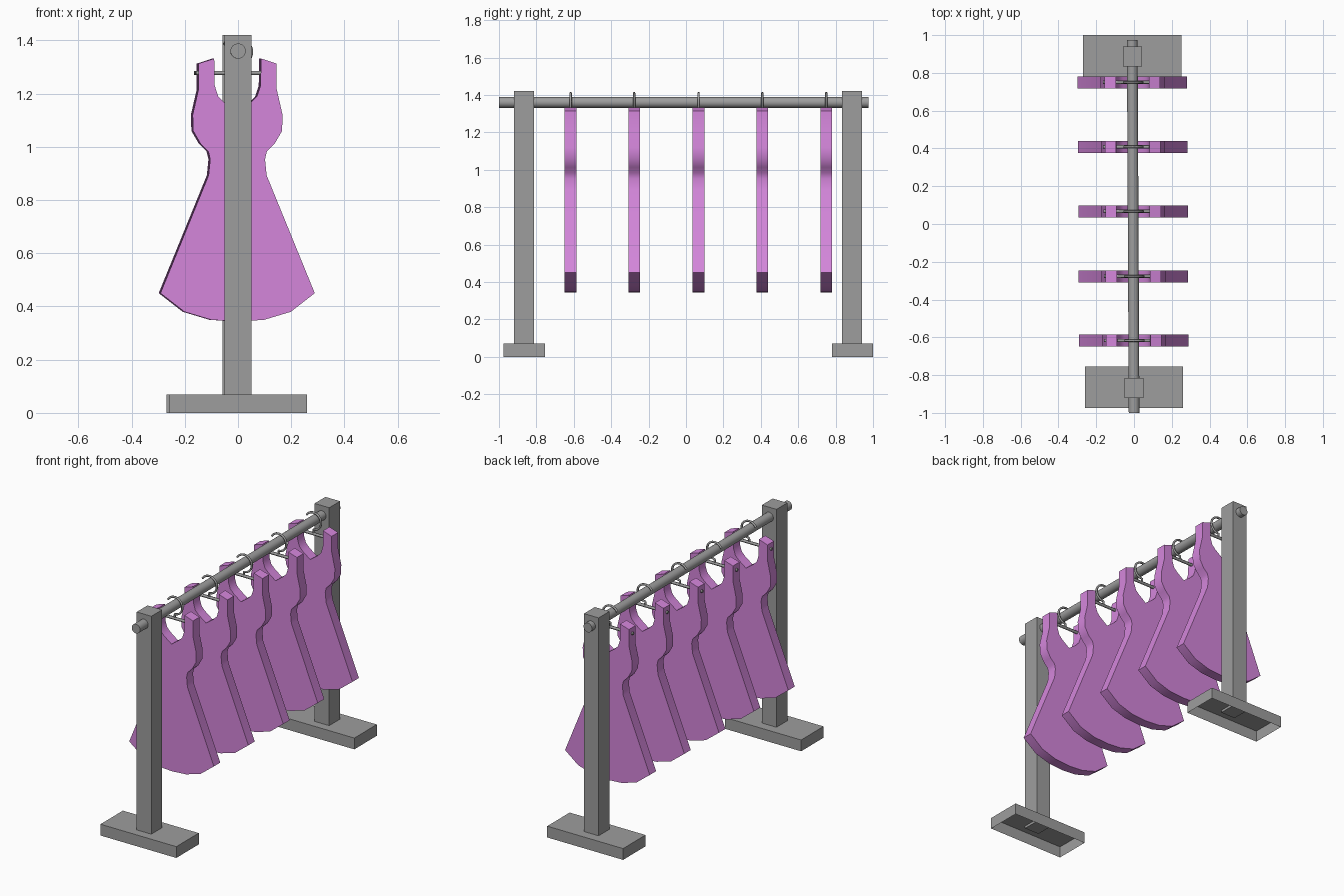
import bpy, bmesh, math
from mathutils import Matrix, Vector

if "Cube" in bpy.data.objects:
    bpy.data.objects.remove(bpy.data.objects["Cube"], do_unlink=True)


def material(name, rgb):
    m = bpy.data.materials.new(name)
    m.use_nodes = True
    m.diffuse_color = (*rgb, 1)
    m.node_tree.nodes["Principled BSDF"].inputs["Base Color"].default_value = (*rgb, 1)
    return m


METAL = material("grey metal", (0.34, 0.34, 0.34))
CLOTH = material("orchid cloth", (0.66, 0.24, 0.71))


def add(name, data, mat):
    data.materials.append(mat)
    ob = bpy.data.objects.new(name, data)
    bpy.context.collection.objects.link(ob)
    return ob


def finish(name, bm, mat, smooth=False):
    bmesh.ops.recalc_face_normals(bm, faces=bm.faces)
    me = bpy.data.meshes.new(name)
    bm.to_mesh(me)
    bm.free()
    ob = add(name, me, mat)
    if smooth:
        bpy.ops.object.select_all(action="DESELECT")
        ob.select_set(True)
        bpy.context.view_layer.objects.active = ob
        bpy.ops.object.shade_smooth_by_angle(angle=math.radians(35))
    return ob


def box(name, lo, hi, open_bottom=False):
    lo, hi = Vector(lo), Vector(hi)
    bm = bmesh.new()
    bmesh.ops.create_cube(bm, size=1, matrix=Matrix.Translation((lo + hi) / 2)
                          @ Matrix.Diagonal((*(hi - lo), 1)))
    if open_bottom:
        bm.normal_update()
        low = [f for f in bm.faces if f.normal.z < -0.5]
        bmesh.ops.delete(bm, geom=low, context="FACES_ONLY")
    return finish(name, bm, METAL)


# The rack leans very slightly sideways along its length
def drift(y):
    return -0.005 * (y + 0.9)


# Uprights on hollow feet
for side, y, foot_y in (("front", -0.867, -0.865), ("back", 0.887, 0.89)):
    x = drift(y)
    box(side + "_foot", (x - 0.26, foot_y - 0.11, 0), (x + 0.26, foot_y + 0.11, 0.07), True)
    box(side + "_post", (x - 0.05, y - 0.053, 0.055), (x + 0.05, y + 0.053, 1.42))

# Rail
bm = bmesh.new()
a, b = Vector((drift(-1), -1, 1.36)), Vector((drift(0.975), 0.975, 1.36))
bmesh.ops.create_cone(bm, cap_ends=True, segments=14, radius1=0.029, radius2=0.029,
                      depth=(b - a).length,
                      matrix=Matrix.Translation((a + b) / 2)
                      @ (b - a).to_track_quat("Z", "Y").to_matrix().to_4x4())
finish("rail", bm, METAL, True)

# Half outline of the dress, from neckline centre round to hem centre
HALF = [(0, 1.13), (0.05, 1.167), (0.073, 1.19), (0.086, 1.23), (0.088, 1.332),
        (0.147, 1.313), (0.147, 1.216), (0.169, 1.12), (0.167, 1.06), (0.14, 1.013),
        (0.11, 0.983), (0.103, 0.953), (0.109, 0.893), (0.29, 0.45), (0.2, 0.38),
        (0.1, 0.35), (0, 0.343)]
OUTLINE = HALF + [(-x, z) for x, z in HALF[-2:0:-1]]


def dress(name, cx, cy, thick=0.063):
    bm = bmesh.new()
    face = bm.faces.new([bm.verts.new((cx + x, cy - thick / 2, z)) for x, z in OUTLINE])
    ext = bmesh.ops.extrude_face_region(bm, geom=[face], use_keep_orig=True)
    moved = [v for v in ext["geom"] if isinstance(v, bmesh.types.BMVert)]
    bmesh.ops.translate(bm, verts=moved, vec=(0, thick, 0))
    return finish(name, bm, CLOTH, True)


def wire(name, paths, radius):
    cu = bpy.data.curves.new(name, "CURVE")
    cu.dimensions = "3D"
    cu.bevel_depth, cu.bevel_resolution, cu.use_fill_caps = radius, 1, True
    for path in paths:
        sp = cu.splines.new("POLY")
        sp.points.add(len(path) - 1)
        for p, co in zip(sp.points, path):
            p.co = (*co, 1)
    return add(name, cu, METAL)


# Dresses on hangers: hook over the rail, short stem and cross bar
for i, y in enumerate((-0.617, -0.277, 0.067, 0.408, 0.75), 1):
    x = drift(y)
    dress(f"dress_{i}", x, y)
    angles = [math.radians(150 - 20 * k) for k in range(13)]
    hook = [(x + 0.053 * math.cos(t), y, 1.357 + 0.053 * math.sin(t)) for t in angles]
    wire(f"hanger_hook_{i}", [hook + [(x, y, 1.28)]], 0.0065)
    wire(f"hanger_bar_{i}", [[(x - 0.157, y, 1.278), (x + 0.13, y, 1.278)]], 0.009)
